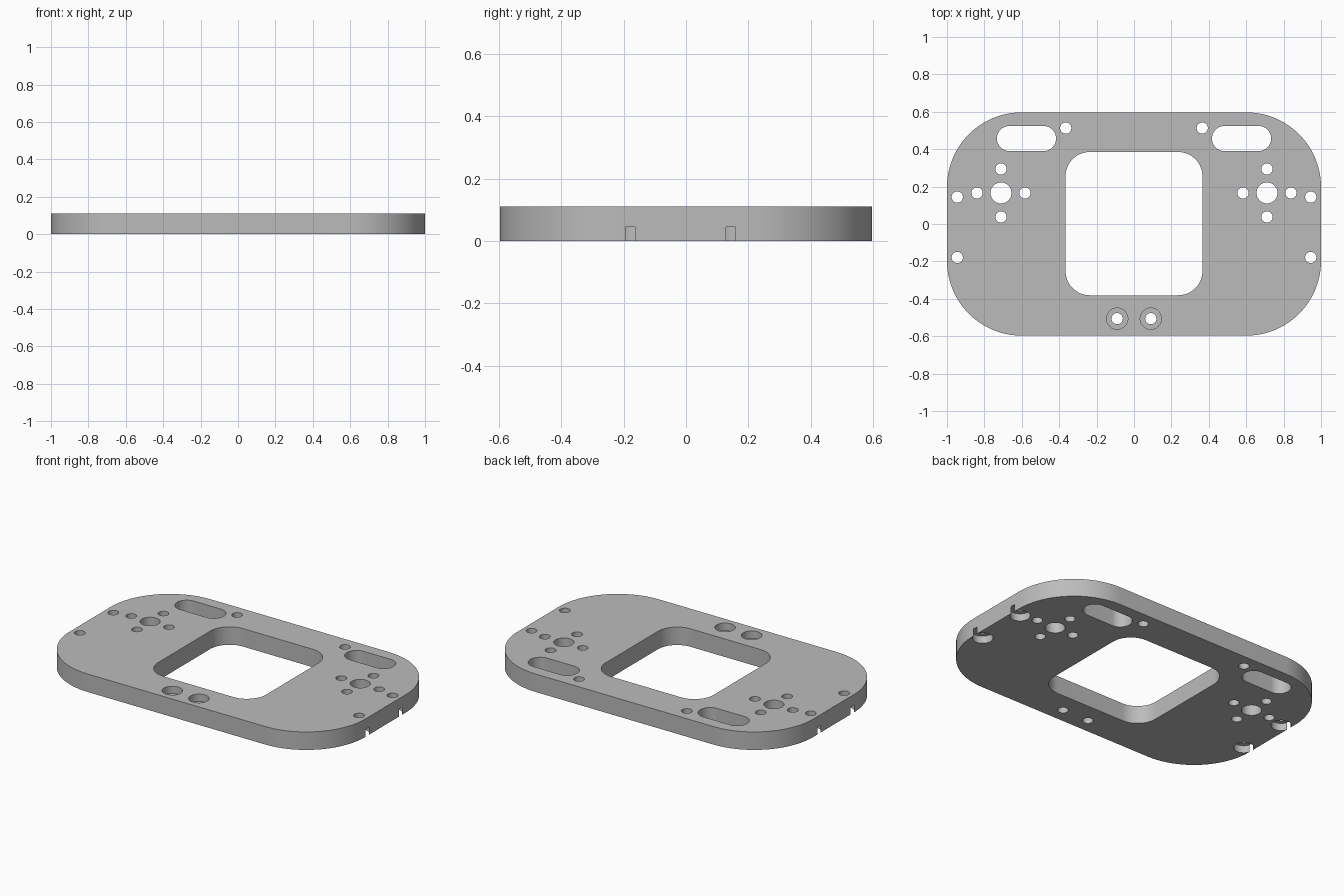
import bpy
import bmesh
from math import sin, cos, pi, radians

cube = bpy.data.objects.get("Cube")
if cube:
    bpy.data.objects.remove(cube, do_unlink=True)

THICK = 0.11
BORE_DEPTH = 0.045
HOLE_R = 0.03
BORE_R = 0.057


def rounded_outline(cx, cy, hx, hy, r, steps):
    """Rounded rectangle, counter-clockwise."""
    points = []
    for i, (sx, sy) in enumerate([(1, 1), (-1, 1), (-1, -1), (1, -1)]):
        for k in range(steps + 1):
            a = (i + k / steps) * pi / 2
            points.append((cx + sx * (hx - r) + r * cos(a),
                           cy + sy * (hy - r) + r * sin(a)))
    return points


def circle(cx, cy, r, n=48):
    return [(cx + r * cos(2 * pi * k / n), cy + r * sin(2 * pi * k / n)) for k in range(n)]


def prism(bm, outline, z0, z1):
    low = [bm.verts.new((x, y, z0)) for x, y in outline]
    high = [bm.verts.new((x, y, z1)) for x, y in outline]
    bm.faces.new(low[::-1])
    bm.faces.new(high)
    n = len(outline)
    for i in range(n):
        j = (i + 1) % n
        bm.faces.new((low[i], low[j], high[j], high[i]))


def make_object(name, prisms):
    bm = bmesh.new()
    for outline, z0, z1 in prisms:
        prism(bm, outline, z0, z1)
    mesh = bpy.data.meshes.new(name)
    bm.to_mesh(mesh)
    bm.free()
    obj = bpy.data.objects.new(name, mesh)
    bpy.context.collection.objects.link(obj)
    return obj


# Plate body with large rounded corners
plate = make_object("mounting_plate",
                    [(rounded_outline(0, 0, 1, 0.597, 0.4, 24), 0, THICK)])

# Openings through the full thickness, and the wider bores around some of them
through = [rounded_outline(0, 0.002, 0.366, 0.383, 0.13, 16)]
bores = []
for side in (-1, 1):
    # Slot and corner hole
    through.append(rounded_outline(side * 0.575, 0.457, 0.158, 0.067, 0.0665, 16))
    through.append(circle(side * 0.365, 0.513, HOLE_R))
    # Hub hole ringed by four screw holes
    hub_x, hub_y = side * 0.711, 0.166
    through.append(circle(hub_x, hub_y, 0.056))
    for k in range(4):
        a = k * pi / 2
        through.append(circle(hub_x + 0.128 * cos(a), hub_y + 0.128 * sin(a), HOLE_R))
    # Edge holes, bored from below so they break through the side
    for y in (0.144, -0.179):
        through.append(circle(side * 0.945, y, HOLE_R))
        bores.append((circle(side * 0.945, y, BORE_R), -0.1, BORE_DEPTH))
    # Front pair, bored from above
    through.append(circle(side * 0.09, -0.506, HOLE_R))
    bores.append((circle(side * 0.09, -0.506, BORE_R), THICK - BORE_DEPTH, THICK + 0.1))

# Cut the openings
bpy.context.view_layer.objects.active = plate
for name, prisms in (("through_cutter", [(o, -0.1, THICK + 0.1) for o in through]),
                     ("bore_cutter", bores)):
    cutter = make_object(name, prisms)
    cutter.hide_render = True
    mod = plate.modifiers.new(name, 'BOOLEAN')
    mod.operation = 'DIFFERENCE'
    mod.solver = 'EXACT'
    mod.object = cutter
    bpy.ops.object.modifier_apply(modifier=mod.name)
    bpy.data.objects.remove(cutter, do_unlink=True)

# Plain grey finish
grey = bpy.data.materials.new("plain_grey")
grey.use_nodes = True
colour = (0.5, 0.5, 0.5, 1)
grey.diffuse_color = colour
grey.node_tree.nodes["Principled BSDF"].inputs["Base Color"].default_value = colour
plate.data.materials.clear()
plate.data.materials.append(grey)

# Smooth curved walls, sharp rims
bpy.ops.object.select_all(action='DESELECT')
plate.select_set(True)
bpy.ops.object.shade_smooth_by_angle(angle=radians(30))
